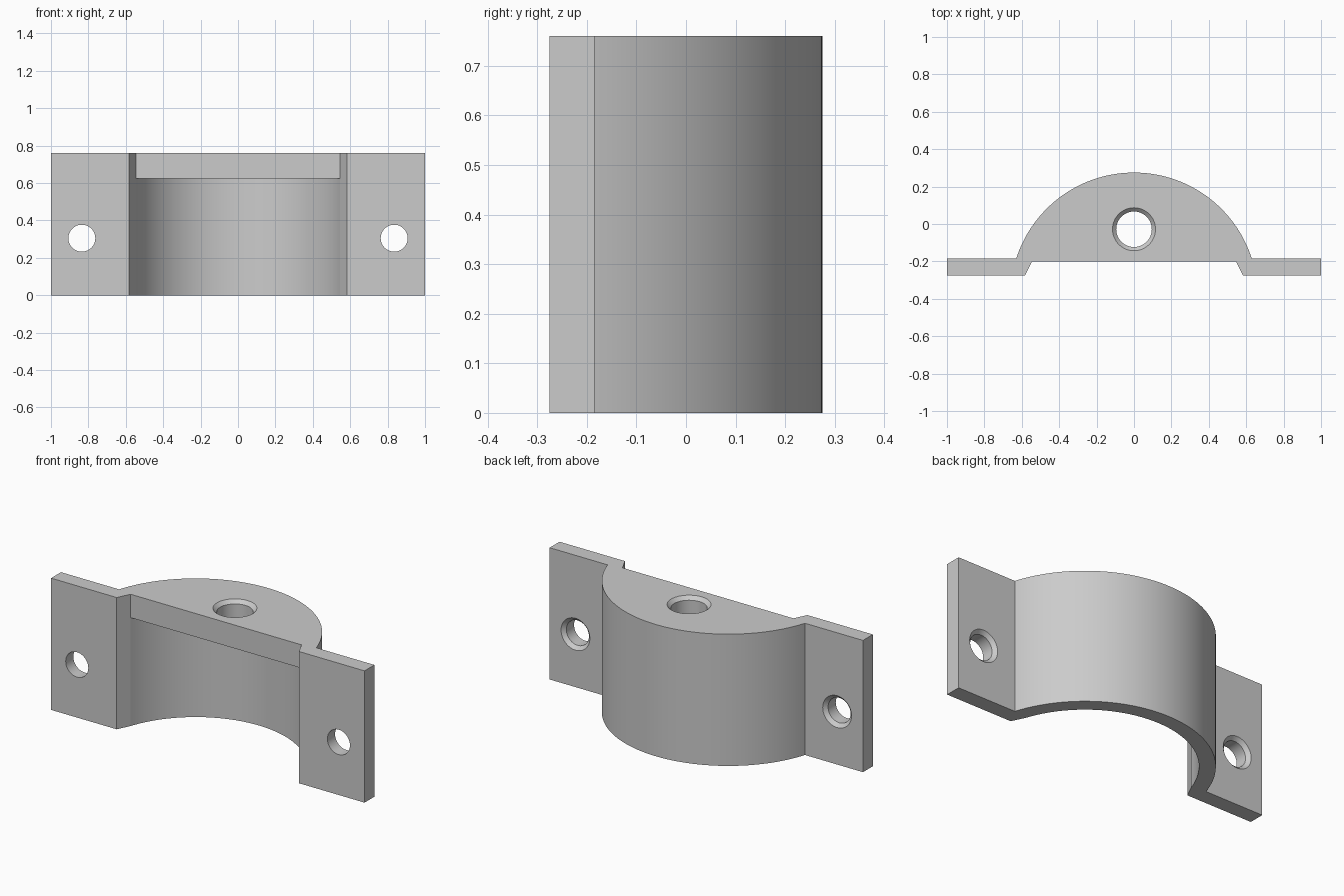
import bpy, bmesh, math
from mathutils import Matrix

cube = bpy.data.objects.get("Cube")
if cube:
    bpy.data.objects.remove(cube)

HEIGHT = 0.76
ROOF_UNDER = 0.625        # underside of the roof web
CENTRE_Y = -0.386         # axis shared by the outer and inner arcs
BACK, FRONT, STEP = -0.185, -0.275, -0.2


def arc(radius, end_y, steps=72):
    """Arc from +x to -x over the back, starting and ending at end_y."""
    start = math.asin((end_y - CENTRE_Y) / radius)
    span = math.pi - 2 * start
    return [(radius * math.cos(start + span * i / steps),
             CENTRE_Y + radius * math.sin(start + span * i / steps))
            for i in range(steps + 1)]


def finish(name, bm):
    bmesh.ops.recalc_face_normals(bm, faces=bm.faces)
    mesh = bpy.data.meshes.new(name)
    bm.to_mesh(mesh)
    bm.free()
    obj = bpy.data.objects.new(name, mesh)
    bpy.context.collection.objects.link(obj)
    return obj


def extrude(name, outline, z0, z1):
    bm = bmesh.new()
    face = bm.faces.new([bm.verts.new((x, y, z0)) for x, y in outline])
    moved = bmesh.ops.extrude_face_region(bm, geom=[face])["geom"]
    top = [v for v in moved if isinstance(v, bmesh.types.BMVert)]
    bmesh.ops.translate(bm, verts=top, vec=(0, 0, z1 - z0))
    return finish(name, bm)


def drill(name, radius, chamfer, length, matrix):
    """Closed drill shape with a 45 degree countersink, mouth at local z = 0."""
    flare = 0.03
    profile = [(radius, -length), (radius, -chamfer),
               (radius + chamfer + flare, flare)]
    bm = bmesh.new()
    sides = 48
    rings = [[bm.verts.new((r * math.cos(math.tau * i / sides),
                            r * math.sin(math.tau * i / sides), z))
              for i in range(sides)] for r, z in profile]
    for low, high in zip(rings, rings[1:]):
        for i in range(sides):
            j = (i + 1) % sides
            bm.faces.new((low[i], low[j], high[j], high[i]))
    bm.faces.new(rings[0])
    bm.faces.new(rings[-1])
    bm.transform(matrix)
    return finish(name, bm)


# Body: half-round shell with side flanges and a shallow front recess
body = extrude("clamp_bracket",
               [(1, FRONT), (1, BACK)] + arc(0.661, BACK) +
               [(-1, BACK), (-1, FRONT), (-0.582, FRONT), (-0.545, STEP),
                (0.545, STEP), (0.582, FRONT)], 0, HEIGHT)

# Pocket under the roof, and the three drilled holes
cutters = [
    extrude("pocket_cutter", [(0.545, -0.23)] + arc(0.576, STEP) + [(-0.545, -0.23)],
            -0.1, ROOF_UNDER),
    drill("roof_drill", 0.095, 0.02, 0.3, Matrix.Translation((0, -0.028, HEIGHT))),
]
for side, x in (("left", 0.835), ("right", -0.835)):
    place = Matrix.Translation((x, BACK, 0.305)) @ Matrix.Rotation(-math.pi / 2, 4, "X")
    cutters.append(drill(side + "_flange_drill", 0.072, 0.02, 0.2, place))

for cutter in cutters:
    cutter.hide_render = True
    mod = body.modifiers.new(cutter.name, "BOOLEAN")
    mod.operation = "DIFFERENCE"
    mod.solver = "EXACT"
    mod.object = cutter

# Bake the cuts, then drop the cutters
graph = bpy.context.evaluated_depsgraph_get()
baked = bpy.data.meshes.new_from_object(body.evaluated_get(graph))
body.modifiers.clear()
body.data = baked
for cutter in cutters:
    bpy.data.objects.remove(cutter)

# Plain grey finish
grey = bpy.data.materials.new("plain_grey")
grey.use_nodes = True
colour = (0.6, 0.6, 0.6, 1)
grey.diffuse_color = colour
grey.node_tree.nodes["Principled BSDF"].inputs["Base Color"].default_value = colour
body.data.materials.clear()
body.data.materials.append(grey)

bpy.ops.object.select_all(action="DESELECT")
body.select_set(True)
bpy.context.view_layer.objects.active = body
bpy.ops.object.shade_smooth_by_angle(angle=math.radians(20))
